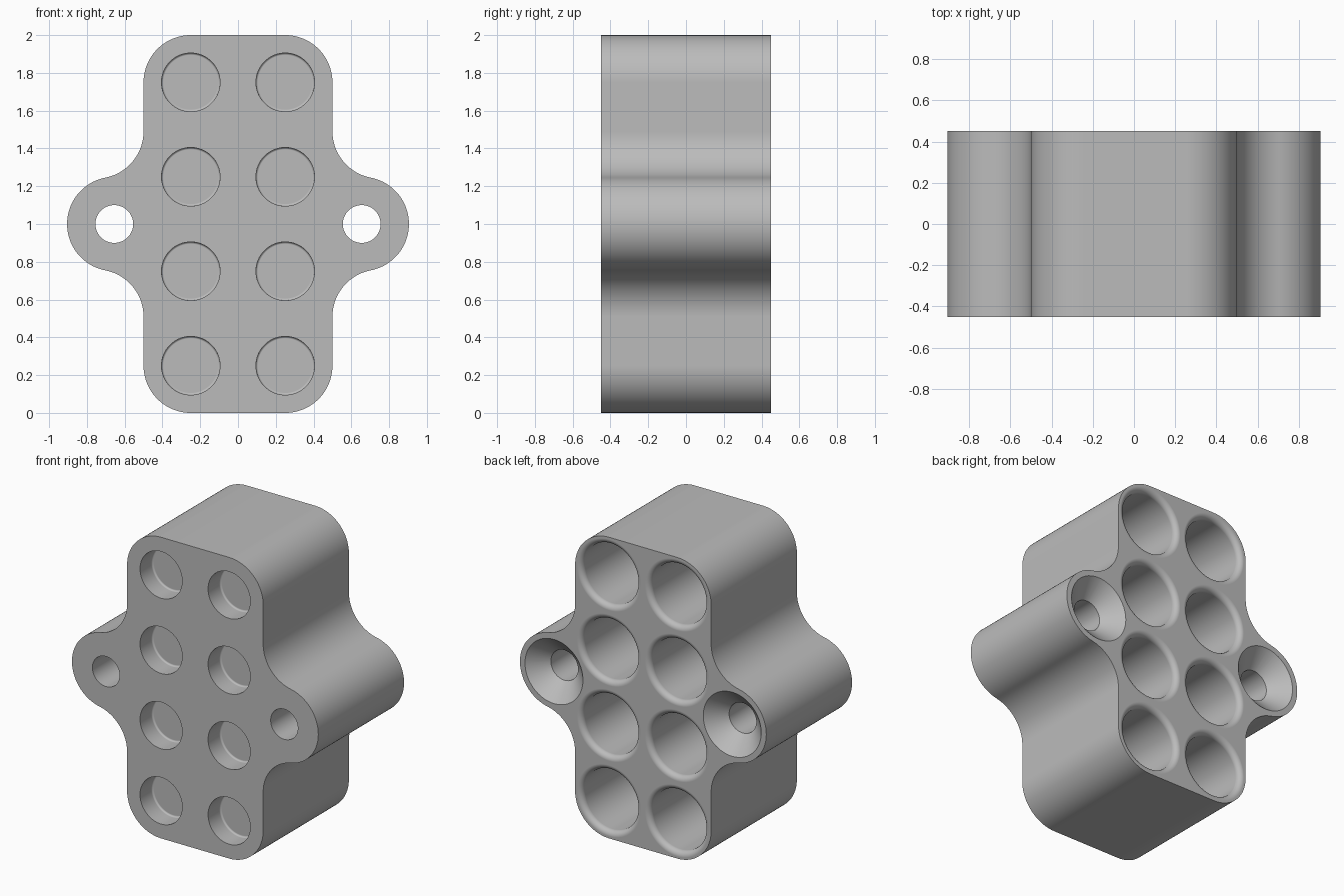
import bpy, bmesh, math

if "Cube" in bpy.data.objects:
    bpy.data.objects.remove(bpy.data.objects["Cube"])

HALF_DEPTH = 0.45
EAR_X, EAR_R = 0.655, 0.25
FILLET = 0.25


def arc(cx, cz, r, start, end, steps=16):
    """Points along an arc, angles in degrees."""
    pts = []
    for i in range(steps + 1):
        a = math.radians(start + (end - start) * i / steps)
        pts.append((cx + r * math.cos(a), cz + r * math.sin(a)))
    return pts


def new_object(name, bm):
    bmesh.ops.recalc_face_normals(bm, faces=bm.faces)
    mesh = bpy.data.meshes.new(name)
    bm.to_mesh(mesh)
    bm.free()
    obj = bpy.data.objects.new(name, mesh)
    bpy.context.collection.objects.link(obj)
    return obj


def lathe_y(bm, x, z, profile, segments=64):
    """Closed solid of revolution around a y axis through (x, z)."""
    rings = []
    for r, y in profile:
        rings.append([bm.verts.new((x + px, y, z + pz))
                      for px, pz in arc(0, 0, r, 0, 360, segments)[:-1]])
    for a, b in zip(rings, rings[1:]):
        for i in range(segments):
            j = (i + 1) % segments
            bm.faces.new((a[i], a[j], b[j], b[i]))
    bm.faces.new(rings[0])
    bm.faces.new(rings[-1])


# Outline quarter: ear, concave blend, rounded corner (z measured from centre)
blend_x = 0.5 + FILLET
blend_z = math.sqrt((EAR_R + FILLET) ** 2 - (blend_x - EAR_X) ** 2)
touch = math.degrees(math.atan2(blend_z, blend_x - EAR_X))
quarter = (arc(EAR_X, 0, EAR_R, 0, touch, 24)
           + arc(blend_x, blend_z, FILLET, touch + 180, 180, 20)[1:]
           + arc(0.25, 0.75, 0.25, 0, 90, 20))
right = [(x, -z) for x, z in reversed(quarter)] + quarter[1:]
outline = right + [(-x, z) for x, z in reversed(right)]

# Block extruded from the outline
bm = bmesh.new()
face = bm.faces.new([bm.verts.new((x, -HALF_DEPTH, z + 1)) for x, z in outline])
ext = bmesh.ops.extrude_face_region(bm, geom=[face])
bmesh.ops.translate(bm, vec=(0, 2 * HALF_DEPTH, 0),
                    verts=[v for v in ext["geom"] if isinstance(v, bmesh.types.BMVert)])
block = new_object("holder_block", bm)

# Cutters: shallow front pockets, deep back sockets, countersunk screw holes
pocket_r, pocket_y, small = 0.155, -HALF_DEPTH + 0.13, 0.012
front_pocket = ([(pocket_r, -HALF_DEPTH - 0.05)]
                + arc(pocket_r - small, pocket_y - small, small, 0, 85, 4))
socket_r, lip = 0.2, 0.036
back_socket = ([(socket_r, -0.25)]
               + arc(socket_r + lip, HALF_DEPTH - lip, lip, 180, 90, 10)
               + [(socket_r + lip, HALF_DEPTH + 0.05)])
screw_hole = [(0.1, -HALF_DEPTH - 0.05), (0.1, HALF_DEPTH - 0.11),
              (0.213, HALF_DEPTH), (0.213, HALF_DEPTH + 0.05)]

bm = bmesh.new()
for side in (-1, 1):
    lathe_y(bm, side * EAR_X, 1, screw_hole)
    for row in range(4):
        lathe_y(bm, side * 0.25, 0.25 + 0.5 * row, front_pocket)
        lathe_y(bm, side * 0.25, 0.25 + 0.5 * row, back_socket)
cutter = new_object("hole_cutter", bm)
cutter.hide_render = True

# Cut the holes and smooth the curved walls
bpy.context.view_layer.objects.active = block
block.select_set(True)
cut = block.modifiers.new("holes", "BOOLEAN")
cut.operation = "DIFFERENCE"
cut.solver = "EXACT"
cut.object = cutter
bpy.ops.object.modifier_apply(modifier=cut.name)
bpy.data.objects.remove(cutter, do_unlink=True)

gray = bpy.data.materials.new("plain_gray")
gray.diffuse_color = (0.5, 0.5, 0.5, 1)
gray.use_nodes = True
gray.node_tree.nodes["Principled BSDF"].inputs["Base Color"].default_value = gray.diffuse_color
block.data.materials.clear()
block.data.materials.append(gray)
bpy.ops.object.shade_smooth_by_angle(angle=math.radians(30))
weighted = block.modifiers.new("even_normals", "WEIGHTED_NORMAL")
weighted.keep_sharp = True
